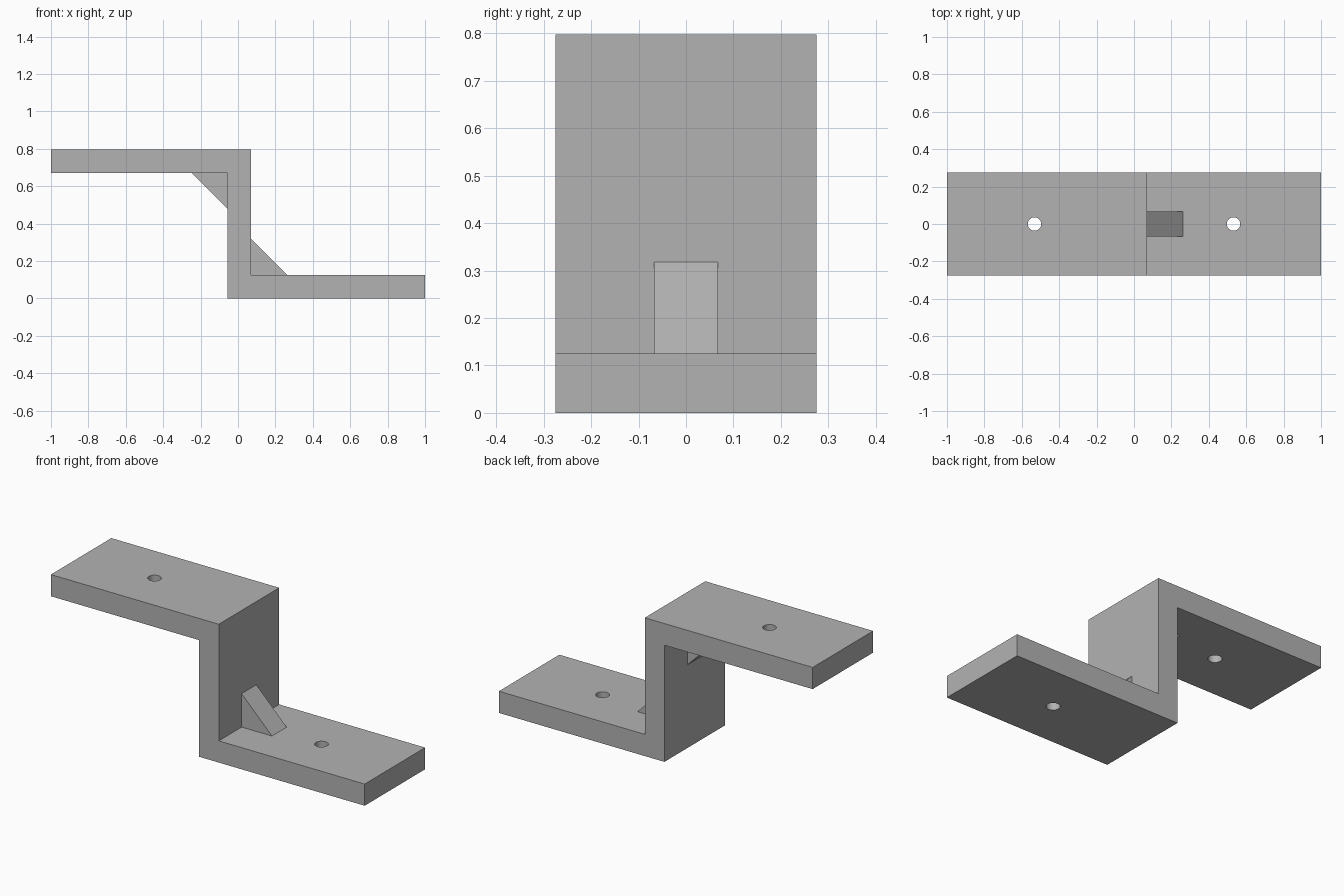
import bpy
import bmesh

cube = bpy.data.objects.get("Cube")
if cube:
    bpy.data.objects.remove(cube, do_unlink=True)

GREY = (0.45, 0.45, 0.45, 1.0)
grey = bpy.data.materials.new("plain grey")
grey.use_nodes = True
grey.diffuse_color = GREY
grey.node_tree.nodes["Principled BSDF"].inputs["Base Color"].default_value = GREY

HALF_DEPTH = 0.275
THICK = 0.125
HEIGHT = 0.797
WEB_L, WEB_R = -0.055, 0.07
UNDER = HEIGHT - THICK
GUSSET = 0.193
HOLE_X, HOLE_R = 0.532, 0.036


def extrude_profile(name, profile, half_depth):
    """Extrude an (x, z) outline evenly along y."""
    bm = bmesh.new()
    face = bm.faces.new([bm.verts.new((x, -half_depth, z)) for x, z in profile])
    moved = bmesh.ops.extrude_face_region(bm, geom=[face])["geom"]
    verts = [v for v in moved if isinstance(v, bmesh.types.BMVert)]
    bmesh.ops.translate(bm, verts=verts, vec=(0, 2 * half_depth, 0))
    bmesh.ops.recalc_face_normals(bm, faces=bm.faces)
    mesh = bpy.data.meshes.new(name)
    bm.to_mesh(mesh)
    bm.free()
    mesh.materials.append(grey)
    obj = bpy.data.objects.new(name, mesh)
    bpy.context.collection.objects.link(obj)
    return obj


# Z-shaped bracket: lower flange, upright web, upper flange
bracket = extrude_profile("bracket", [
    (WEB_L, 0), (1, 0), (1, THICK), (WEB_R, THICK),
    (WEB_R, HEIGHT), (-1, HEIGHT), (-1, UNDER), (WEB_L, UNDER)], HALF_DEPTH)

# Screw hole through each flange
for x, z in ((-HOLE_X, HEIGHT - THICK / 2), (HOLE_X, THICK / 2)):
    bpy.ops.mesh.primitive_cylinder_add(
        vertices=32, radius=HOLE_R, depth=2 * THICK, location=(x, 0, z))
    cutter = bpy.context.object
    cutter.name = "hole_cutter"
    cutter.hide_render = True
    cutter.data.materials.append(grey)
    cut = bracket.modifiers.new("screw hole", "BOOLEAN")
    cut.operation = "DIFFERENCE"
    cut.solver = "EXACT"
    cut.object = cutter
    bpy.ops.object.select_all(action="DESELECT")
    bracket.select_set(True)
    bpy.context.view_layer.objects.active = bracket
    bpy.ops.object.modifier_apply(modifier=cut.name)
    bpy.data.objects.remove(cutter, do_unlink=True)

# Smooth hole walls, crisp plate edges
bpy.ops.object.shade_smooth_by_angle()

# Triangular gusset in each inner corner
for name, x, z, side in (("lower_gusset", WEB_R, THICK, 1),
                         ("upper_gusset", WEB_L, UNDER, -1)):
    reach = side * GUSSET
    extrude_profile(name, [(x, z), (x + reach, z), (x, z + reach)], 0.067)
